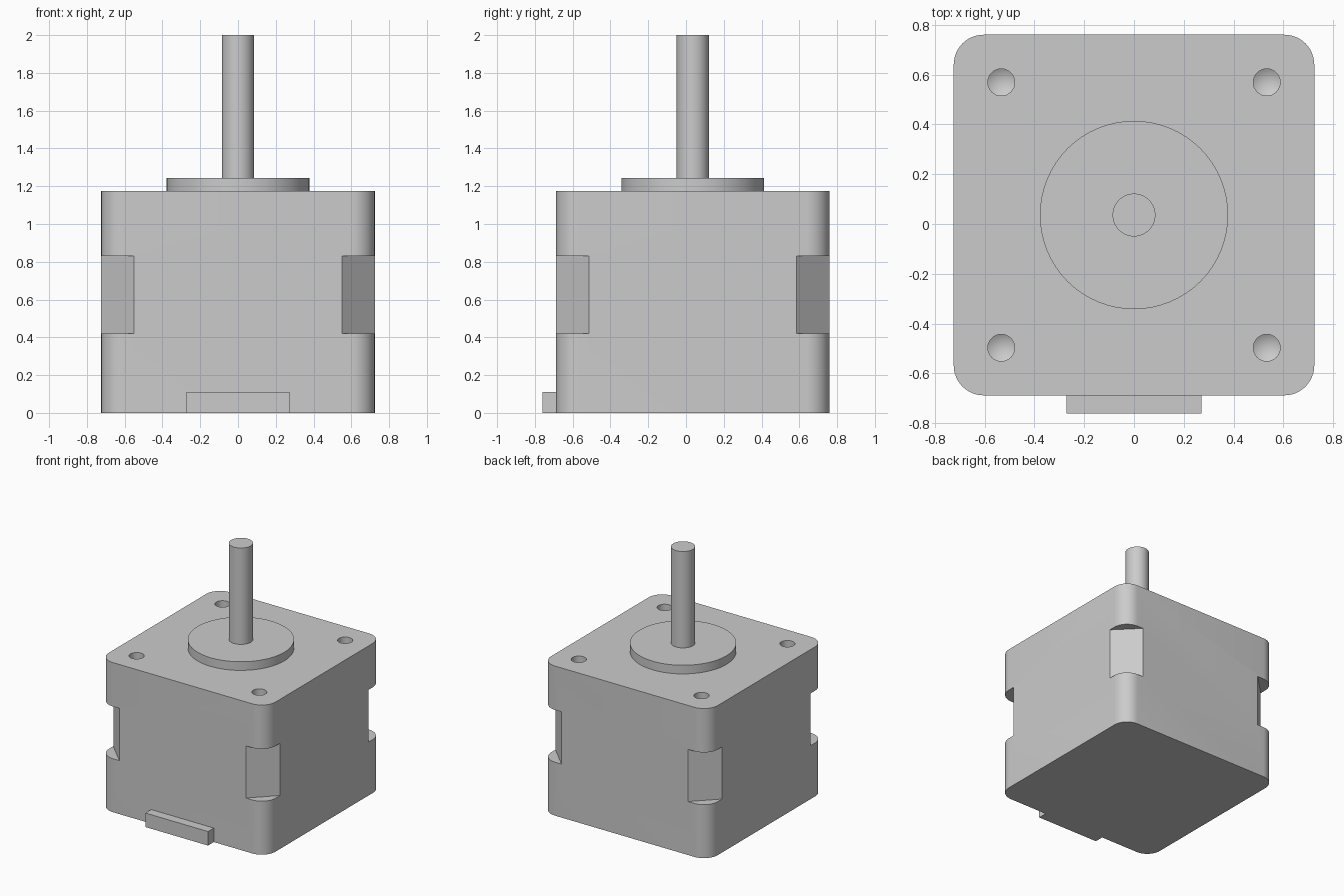
import bpy, bmesh, math
from mathutils import Matrix, Vector

cube = bpy.data.objects.get("Cube")
if cube:
    bpy.data.objects.remove(cube, do_unlink=True)

HALF = 0.724          # half width of the square body
CY = 0.036            # body centre in y, offset by the front connector
BODY_TOP = 1.175
CORNER_R = 0.12
NOTCH_Z = (0.42, 0.83)
NOTCH_START = 0.55    # where the flat corner cuts begin
HOLE_POS, HOLE_R, HOLE_DEPTH = 0.533, 0.054, 0.155

metal = bpy.data.materials.new("grey metal")
metal.use_nodes = True
grey = (0.6, 0.6, 0.6, 1)
metal.diffuse_color = grey
metal.node_tree.nodes["Principled BSDF"].inputs["Base Color"].default_value = grey


def add_box(bm, centre, size, angle=0):
    m = Matrix.Translation(centre) @ Matrix.Rotation(angle, 4, 'Z') @ Matrix.Diagonal((*size, 1))
    return bmesh.ops.create_cube(bm, size=1, matrix=m)["verts"]


def add_cone(bm, x, y, z0, z1, r0, r1, segments):
    m = Matrix.Translation((x, y, (z0 + z1) / 2))
    bmesh.ops.create_cone(bm, cap_ends=True, segments=segments, radius1=r0,
                          radius2=r1, depth=z1 - z0, matrix=m)


def make_object(name, bm):
    mesh = bpy.data.meshes.new(name)
    bmesh.ops.recalc_face_normals(bm, faces=bm.faces)
    bm.to_mesh(mesh)
    bm.free()
    mesh.materials.append(metal)
    obj = bpy.data.objects.new(name, mesh)
    bpy.context.collection.objects.link(obj)
    return obj


def smooth(obj):
    obj.data.shade_smooth()
    obj.data.set_sharp_from_angle(angle=math.radians(30))


# Body block with rounded upright edges
bm = bmesh.new()
add_box(bm, (0, CY, BODY_TOP / 2), (2 * HALF, 2 * HALF, BODY_TOP))
upright = [e for e in bm.edges if abs(e.verts[0].co.z - e.verts[1].co.z) > 0.5]
bmesh.ops.bevel(bm, geom=upright, offset=CORNER_R, segments=12, profile=0.5, affect='EDGES')
body = make_object("motor_body", bm)

# Cutters: flat corner notches and drilled screw holes with conical ends
bm = bmesh.new()
reach = (HALF + NOTCH_START) / math.sqrt(2) + 0.2
floor = BODY_TOP - HOLE_DEPTH
for i in range(4):
    a = math.radians(45 + 90 * i)
    d = Vector((math.cos(a), math.sin(a), 0))
    add_box(bm, d * reach + Vector((0, CY, sum(NOTCH_Z) / 2)),
            (0.4, 0.6, NOTCH_Z[1] - NOTCH_Z[0]), a)
    x, y = d.x * HOLE_POS * math.sqrt(2), d.y * HOLE_POS * math.sqrt(2) + CY
    add_cone(bm, x, y, floor, BODY_TOP + 0.1, HOLE_R, HOLE_R, 32)
    add_cone(bm, x, y, floor - 0.032, floor, 0, HOLE_R, 32)
# Weld each hole and its tip into one closed drill shape
bmesh.ops.remove_doubles(bm, verts=bm.verts, dist=0.0005)
inner = [f for f in bm.faces if len(f.verts) > 4
         and abs(f.calc_center_median().z - floor) < 0.001]
bmesh.ops.delete(bm, geom=inner, context='FACES_ONLY')
cutter = make_object("cutter", bm)
cutter.hide_render = True

cut = body.modifiers.new("cuts", 'BOOLEAN')
cut.operation = 'DIFFERENCE'
cut.solver = 'EXACT'
cut.object = cutter
bpy.context.view_layer.update()
graph = bpy.context.evaluated_depsgraph_get()
result = bpy.data.meshes.new_from_object(body.evaluated_get(graph))
body.modifiers.clear()
body.data = result
bpy.data.objects.remove(cutter, do_unlink=True)
smooth(body)

# Round pilot boss and output shaft
for name, z0, z1, r in (("pilot_boss", BODY_TOP, 1.243, 0.378),
                        ("output_shaft", 1.243, 2.0, 0.086)):
    bm = bmesh.new()
    add_cone(bm, 0, CY, z0, z1, r, r, 64)
    smooth(make_object(name, bm))

# Cable connector at the foot of the front face
bm = bmesh.new()
front = CY - HALF
add_box(bm, (0, (front - 0.76) / 2, 0.055), (0.544, front + 0.76, 0.11))
make_object("cable_connector", bm)
